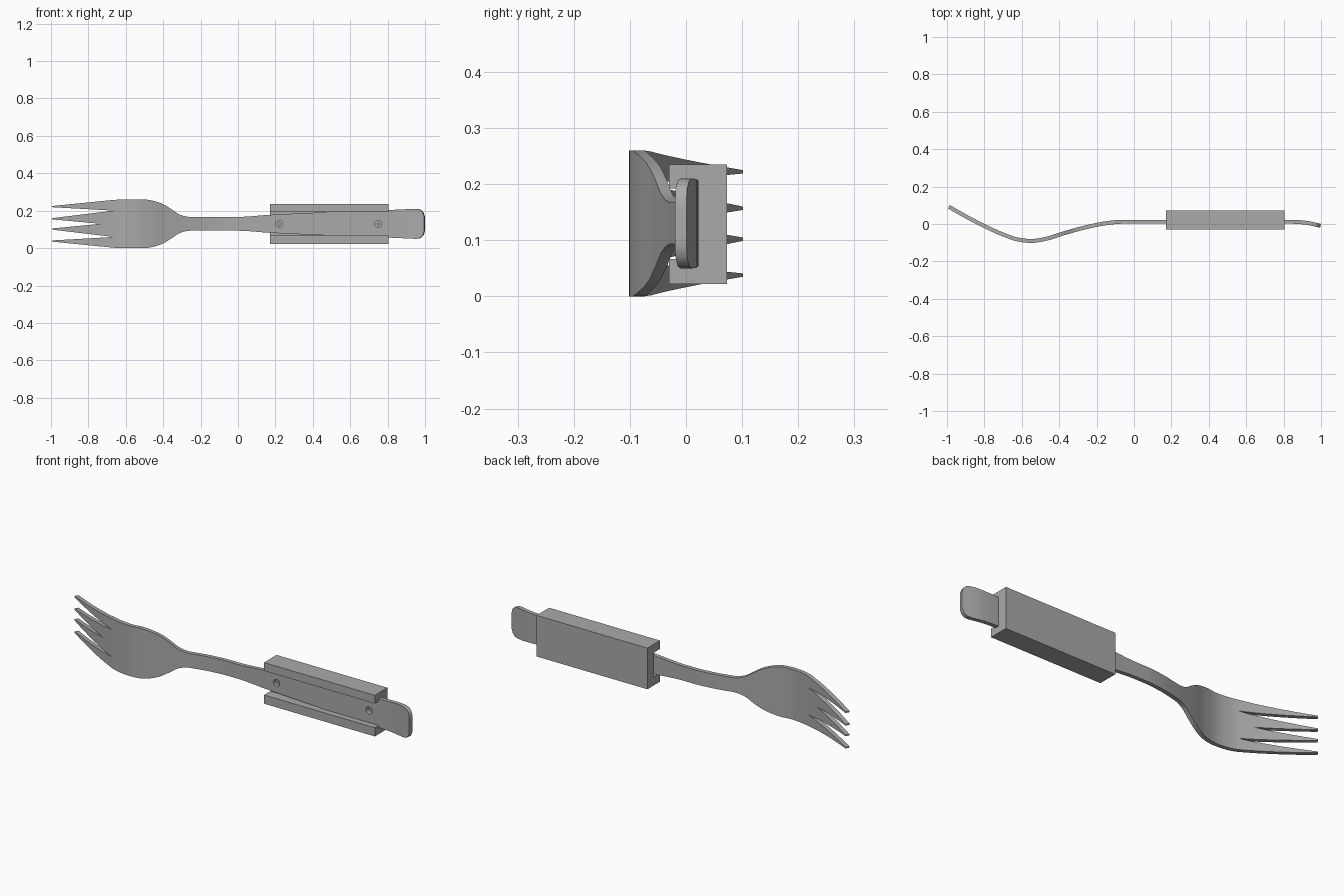
import bpy, bmesh, math
from mathutils import Matrix

if "Cube" in bpy.data.objects:
    bpy.data.objects.remove(bpy.data.objects["Cube"])

steel = bpy.data.materials.new("steel grey")
steel.use_nodes = True
GREY = (0.4, 0.4, 0.4, 1)
steel.diffuse_color = GREY
steel.node_tree.nodes["Principled BSDF"].inputs["Base Color"].default_value = GREY

MID = 0.13        # height of the long axis
THICK = 0.021     # sheet thickness
TIP = -0.99       # end of the tines

# bend of the sheet (x, y) and half width of its outline (x, half height)
BEND = [(-1, .098), (-.9, .041), (-.8, -.011), (-.7, -.056), (-.62, -.083), (-.55, -.091),
        (-.47, -.079), (-.38, -.051), (-.25, -.016), (-.15, .004), (-.06, .012), (0, .012),
        (.84, .012), (.9, .009), (1, -.010)]
WIDTH = [(-.66, .128), (-.61, .13), (-.5, .13), (-.46, .124), (-.41, .108), (-.36, .079),
         (-.32, .052), (-.29, .041), (-.26, .037), (0, .037), (.17, .048), (.5, .063),
         (.86, .076), (.95, .08), (.975, .076), (.99, .062), (.997, .04)]
NOTCH_X = [-.66, -.73, -.66]
NOTCH_Z = [-.55, 0, .55]           # notch heights relative to the half width
TIP_Z = [.038, .102, .157, .222]


def curve(keys, x):
    """Smooth interpolation through the keys, without overshoot."""
    x = min(max(x, keys[0][0]), keys[-1][0])
    i = max(k for k in range(len(keys) - 1) if keys[k][0] <= x)

    def slope(k):
        return (keys[k + 1][1] - keys[k][1]) / (keys[k + 1][0] - keys[k][0])

    def tangent(k):
        if k == 0 or k == len(keys) - 1:
            return slope(min(k, len(keys) - 2))
        a, b = slope(k - 1), slope(k)
        return 0 if a * b <= 0 else 2 * a * b / (a + b)

    (x0, y0), (x1, y1) = keys[i], keys[i + 1]
    w = x1 - x0
    t = (x - x0) / w
    return (y0 * (1 + 2 * t) * (1 - t) ** 2 + y1 * t * t * (3 - 2 * t)
            + w * (tangent(i) * t * (1 - t) ** 2 + tangent(i + 1) * t * t * (t - 1)))


def edge(lane, side, x):
    """Height of the lower (side 0) or upper (side 1) edge of one tine lane."""
    half = curve(WIDTH, x)
    k = lane + side - 1
    if 0 <= k <= 2:
        root, z = NOTCH_X[k], MID + NOTCH_Z[k] * half
    else:
        root, z = NOTCH_X[0], MID + (half if side else -half)
    if x < root:
        t = (root - x) / (root - TIP)
        tip = TIP_Z[lane] + (.003 if side else -.003)
        z += (tip - z) * t
    return z


def make_object(name, bm):
    mesh = bpy.data.meshes.new(name)
    bmesh.ops.recalc_face_normals(bm, faces=bm.faces)
    bm.to_mesh(mesh)
    bm.free()
    mesh.materials.append(steel)
    obj = bpy.data.objects.new(name, mesh)
    bpy.context.collection.objects.link(obj)
    return obj


def finish(obj):
    """Apply the modifiers and smooth the gentle curves."""
    bpy.ops.object.select_all(action="DESELECT")
    obj.select_set(True)
    bpy.context.view_layer.objects.active = obj
    for m in list(obj.modifiers):
        bpy.ops.object.modifier_apply(modifier=m.name)
    bpy.ops.object.shade_smooth_by_angle(angle=math.radians(30))


def cut(obj, cutter):
    m = obj.modifiers.new("cut", "BOOLEAN")
    m.operation, m.solver, m.object = "DIFFERENCE", "EXACT", cutter


# fork: four lanes that share edges in the head and handle and part into tines
stations = {round(TIP + .02 * i, 4) for i in range(100)} | {TIP, .997}
stations |= set(NOTCH_X) | {x for x, _ in WIDTH}
xs = sorted(x for x in stations if x <= .997)
bm = bmesh.new()
for lane in range(4):
    rows = [[bm.verts.new((x, curve(BEND, x), edge(lane, s, x))) for s in (0, 1)] for x in xs]
    for a, b in zip(rows, rows[1:]):
        bm.faces.new((a[0], b[0], b[1], a[1]))
bmesh.ops.remove_doubles(bm, verts=bm.verts, dist=.0002)
fork = make_object("fork", bm)
solid = fork.modifiers.new("thickness", "SOLIDIFY")
solid.thickness, solid.offset = THICK, 0

# sleeve: channel section drawn in y and z, pushed along x
BACK, FRONT, FLOOR = .073, -.03, .022
section = [(FRONT, .022), (BACK, .022), (BACK, .235), (FRONT, .235),
           (FRONT, .192), (FLOOR, .192), (FLOOR, .067), (FRONT, .067)]
bm = bmesh.new()
face = bm.faces.new([bm.verts.new((.17, y, z)) for y, z in section])
ext = bmesh.ops.extrude_face_region(bm, geom=[face])
bmesh.ops.translate(bm, vec=(.635, 0, 0),
                    verts=[v for v in ext["geom"] if isinstance(v, bmesh.types.BMVert)])
sleeve = make_object("sleeve", bm)


# screw holes: wide through the sheet, narrow into the sleeve
def hole_cutter(name, radius, y0, y1):
    bm = bmesh.new()
    for x in (.22, .75):
        place = Matrix.Translation((x, (y0 + y1) / 2, MID)) @ Matrix.Rotation(math.pi / 2, 4, "X")
        bmesh.ops.create_cone(bm, cap_ends=True, segments=24, radius1=radius, radius2=radius,
                              depth=y1 - y0, matrix=place)
    obj = make_object(name, bm)
    obj.hide_render = True
    return obj


wide = hole_cutter("wide_hole_cutter", .018, -.05, .04)
narrow = hole_cutter("narrow_hole_cutter", .006, -.05, .055)
cut(fork, wide)
cut(sleeve, narrow)
finish(fork)
finish(sleeve)
for cutter in (wide, narrow):
    bpy.data.objects.remove(cutter)
